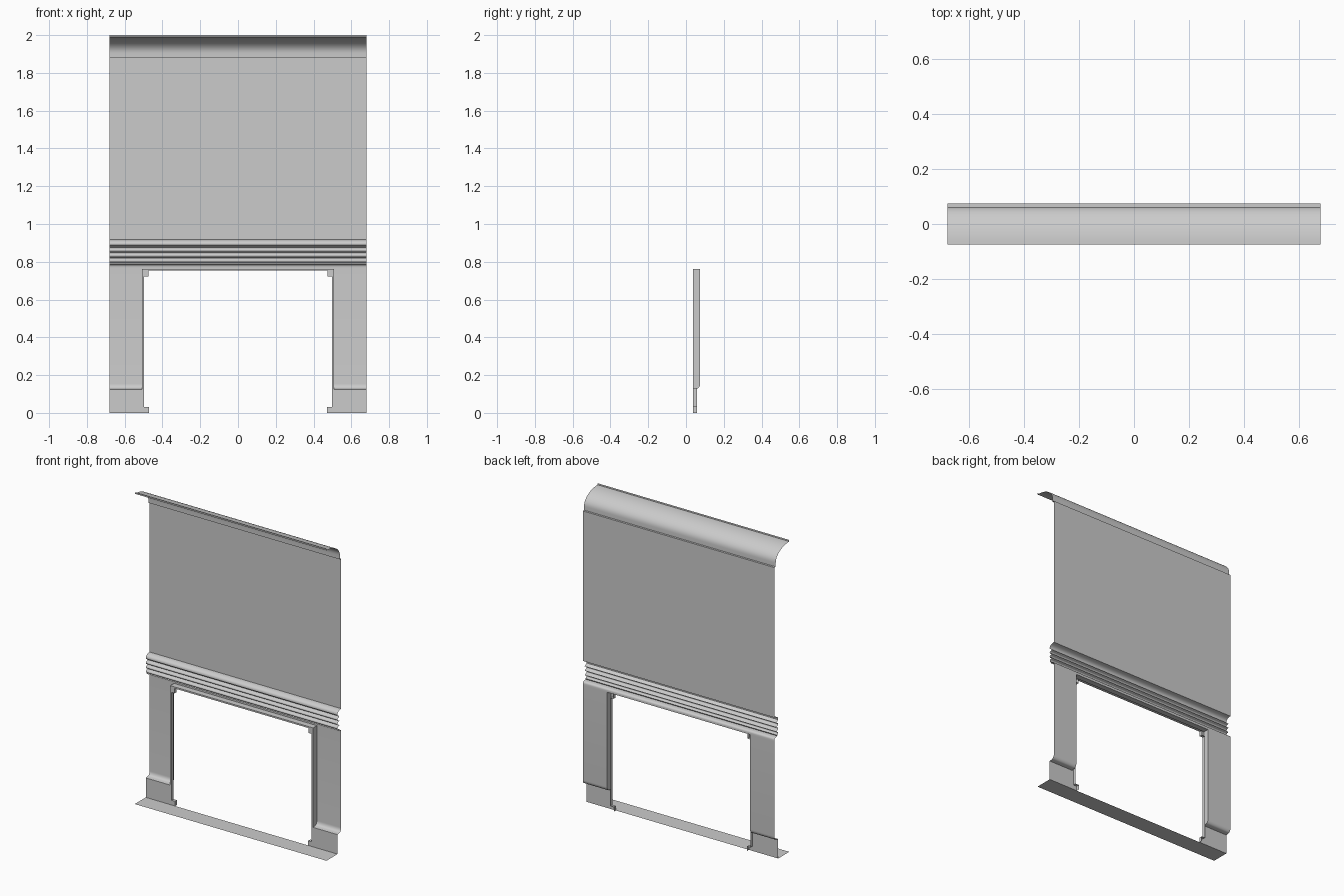
import bpy
from math import sin, cos, pi, radians
from mathutils import Vector

if "Cube" in bpy.data.objects:
    bpy.data.objects.remove(bpy.data.objects["Cube"])

W = 0.68                           # half width of the wall
FRONT, MID, BACK = 0.037, 0.057, 0.075   # depth planes
IN, OUT, HEAD = 0.497, 0.507, 0.753      # frame inner/outer x, head height
TOP = 0.763


def make(name, verts, faces, mirror=False, smooth=False):
    me = bpy.data.meshes.new(name)
    me.from_pydata([tuple(v) for v in verts], [], faces)
    ob = bpy.data.objects.new(name, me)
    bpy.context.collection.objects.link(ob)
    if smooth:
        bpy.ops.object.select_all(action='DESELECT')
        ob.select_set(True)
        bpy.context.view_layer.objects.active = ob
        bpy.ops.object.shade_smooth_by_angle(angle=radians(35))
    if mirror:
        ob.modifiers.new("Mirror", 'MIRROR')
    return ob


def strip(name, pts, vec, **kw):
    """Sweep an open path along a vector into a thin sheet."""
    n = len(pts)
    a = [Vector(p) for p in pts]
    b = [p + Vector(vec) for p in a]
    faces = [(i, n + i, n + i + 1, i + 1) for i in range(n - 1)]
    return make(name, a + b, faces, **kw)


def profile(name, yz, x0, x1, **kw):
    return strip(name, [(x0, y, z) for y, z in yz], (x1 - x0, 0, 0), **kw)


def arc(cy, cz, ry, rz, a0, a1, n):
    return [(cy + ry * cos(radians(a0 + (a1 - a0) * i / n)),
             cz + rz * sin(radians(a0 + (a1 - a0) * i / n))) for i in range(n + 1)]


# floor plate and foot walls
profile("floor_plate", [(-0.075, 0), (FRONT, 0)], -W, W)
profile("foot_wall", [(FRONT, 0), (FRONT, 0.125)], IN, W, mirror=True)

# foot cap curving back to the leg panel
cap = [(FRONT, 0.125), (0.050, 0.127)] + arc(0.055, 0.155, 0.020, 0.027, -75, 0, 6)
profile("leg_panel", cap + [(BACK, TOP)], OUT, W, mirror=True, smooth=True)

# rail above the opening, with rounded turn into the ribs
rail = [(BACK, TOP)] + arc(0.060, 0.773, 0.015, 0.014, 0, 90, 5) + [(FRONT + 0.008, 0.789)]

# three rounded ribs
ribs = []
for i in range(3):
    ribs += arc(0.050, 0.806 + i * 0.028, 0.013, 0.010, 270, 90, 8)
    ribs += [(0.056, 0.820 + i * 0.028)]
# swept top moulding back to the main wall
moulding = [(FRONT, 0.890), (FRONT, 0.896)] + \
    [(FRONT + 0.038 * (1 - cos(t * pi / 12)), 0.896 + 0.022 * sin(t * pi / 12)) for t in range(1, 7)]
profile("ribbed_rail", rail + ribs + moulding, -W, W, smooth=True)

# main wall and ledge below the cornice
profile("main_wall", [(BACK, 0.918), (BACK, 1.88), (0.062, 1.88)], -W, W)

# coved cornice with a small front lip
cove = [(0.062, 1.88), (0.062, 1.905)] + \
    [(0.062 - 0.137 * (1 - cos(t * pi / 24)), 1.905 + 0.085 * sin(t * pi / 24)) for t in range(1, 13)]
profile("cornice", cove + [(-0.075, 2.0)], -W, W, smooth=True)

# opening frame: outer reveal from leg panel to frame face
side = cap + [(BACK, TOP), (FRONT, TOP)]
make("outer_reveal", [(OUT, y, z) for y, z in side], [list(range(len(side)))], mirror=True)
profile("head_reveal", [(FRONT, TOP), (BACK, TOP)], -OUT, OUT)

# frame face
strip("frame_jamb_face", [(IN, FRONT, 0.125), (IN, FRONT, TOP)], (OUT - IN, 0, 0), mirror=True)
strip("frame_head_face", [(-IN, FRONT, HEAD), (-IN, FRONT, TOP)], (2 * IN, 0, 0))

# corner tabs
strip("bottom_tab", [(0.472, FRONT, 0), (0.472, FRONT, 0.03)], (IN - 0.472, 0, 0), mirror=True)
strip("top_tab", [(0.475, FRONT, 0.722), (0.475, FRONT, HEAD)], (IN - 0.475, 0, 0), mirror=True)

# inner return running around the tabs, jambs and head
path = [(0.472, 0), (0.472, 0.03), (IN, 0.03), (IN, 0.722), (0.475, 0.722), (0.475, HEAD), (0, HEAD)]
strip("inner_return", [(x, FRONT, z) for x, z in path], (0, MID - FRONT, 0), mirror=True)
